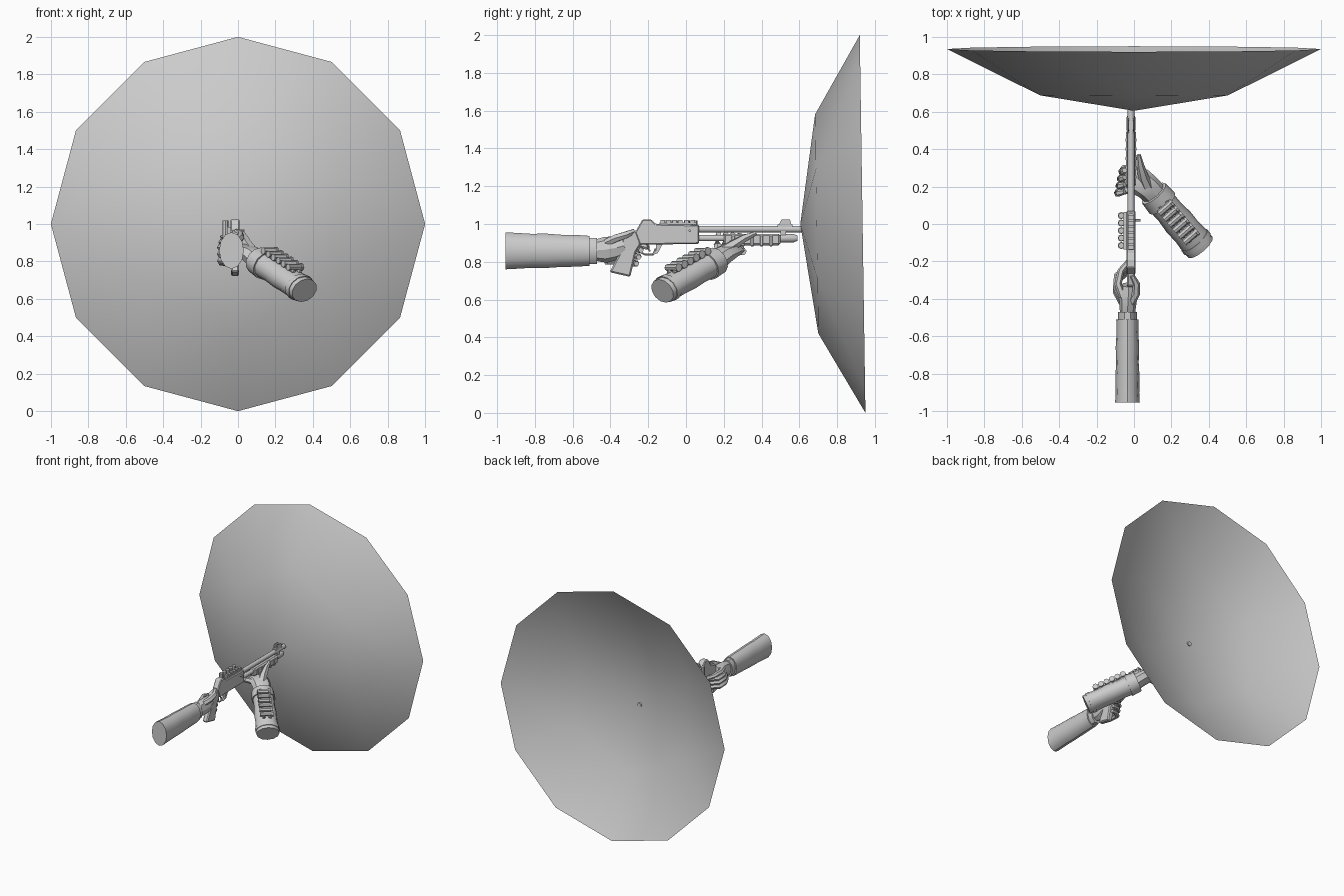
import bpy, bmesh, math
from mathutils import Vector

if "Cube" in bpy.data.objects:
    bpy.data.objects.remove(bpy.data.objects["Cube"])

grey = bpy.data.materials.new("plain_grey")
grey.use_nodes = True
GREY = (0.6, 0.6, 0.6, 1)
grey.diffuse_color = GREY
grey.node_tree.nodes["Principled BSDF"].inputs["Base Color"].default_value = GREY

GX = -0.016          # centre plane of the gun


def finish(name, bm, angle=None, normals=True):
    if normals:
        bmesh.ops.recalc_face_normals(bm, faces=bm.faces)
    me = bpy.data.meshes.new(name)
    bm.to_mesh(me)
    bm.free()
    ob = bpy.data.objects.new(name, me)
    bpy.context.collection.objects.link(ob)
    me.materials.append(grey)
    if angle:
        bpy.ops.object.select_all(action='DESELECT')
        ob.select_set(True)
        bpy.context.view_layer.objects.active = ob
        bpy.ops.object.shade_smooth_by_angle(angle=math.radians(angle))
    return ob


def tube(name, points, radii, sides=10, angle=40):
    """Loft elliptical rings (side radius, up radius) along a path."""
    bm = bmesh.new()
    pts = [Vector(p) for p in points]
    rings, last = [], len(pts) - 1
    for i, p in enumerate(pts):
        t = (pts[min(i + 1, last)] - pts[max(i - 1, 0)]).normalized()
        u = t.cross(Vector((0, 0, 1)))
        u = u.normalized() if u.length > 0.05 else Vector((1, 0, 0))
        v = u.cross(t).normalized()
        r = radii[i] if isinstance(radii, list) else radii
        ru, rv = r if isinstance(r, tuple) else (r, r)
        ring = []
        for k in range(sides):
            a = math.tau * k / sides
            ring.append(bm.verts.new(p + u * ru * math.cos(a) + v * rv * math.sin(a)))
        rings.append(ring)
    for a, b in zip(rings, rings[1:]):
        for k in range(sides):
            j = (k + 1) % sides
            bm.faces.new((a[k], a[j], b[j], b[k]))
    bm.faces.new(rings[0])
    bm.faces.new(rings[-1])
    return finish(name, bm, angle)


def slab(name, profile, width, x=GX, bevel=0.0):
    """Extrude a side profile of (y, z) points across x."""
    bm = bmesh.new()
    face = bm.faces.new([bm.verts.new((x - width / 2, y, z)) for y, z in profile])
    res = bmesh.ops.extrude_face_region(bm, geom=[face])
    new = [g for g in res["geom"] if isinstance(g, bmesh.types.BMVert)]
    bmesh.ops.translate(bm, verts=new, vec=(width, 0, 0))
    ob = finish(name, bm)
    if bevel:
        mod = ob.modifiers.new("edge_bevel", 'BEVEL')
        mod.width, mod.segments = bevel, 1
    return ob


def box(name, y0, y1, z0, z1, width, x=GX, bevel=0.0):
    return slab(name, [(y0, z0), (y1, z0), (y1, z1), (y0, z1)], width, x, bevel)


# Dish: a point, a ring of six and a rim of twelve, leaning slightly forward
def dish_ring(bm, count, radius, y):
    ring = []
    for k in range(count):
        a = math.tau * k / count
        z = radius * math.cos(a)
        ring.append(bm.verts.new((radius * math.sin(a), y - 0.015 * z, 1 + z)))
    return ring


bm = bmesh.new()
tip = bm.verts.new((0, 0.605, 1))
inner = dish_ring(bm, 6, 0.58, 0.692)
rim = dish_ring(bm, 12, 1.0, 0.935)
for k in range(6):
    n = (k + 1) % 6
    mid = rim[2 * k + 1]
    bm.faces.new((tip, inner[k], inner[n]))
    bm.faces.new((inner[k], rim[2 * k], mid))
    bm.faces.new((inner[k], mid, inner[n]))
    bm.faces.new((inner[n], mid, rim[2 * n]))
finish("dish", bm, 60)

# Gun body
slab("receiver", [(-0.27, 0.955), (-0.245, 0.89), (0.07, 0.895), (0.07, 0.995),
                  (-0.16, 1.0), (-0.185, 1.025), (-0.23, 1.025)], 0.05, bevel=0.006)
slab("pistol_grip", [(-0.25, 0.97), (-0.24, 0.89), (-0.265, 0.85), (-0.295, 0.72),
                     (-0.405, 0.745), (-0.355, 0.84), (-0.33, 0.95)], 0.042, bevel=0.008)
slab("trigger_plate", [(-0.16, 0.9), (-0.16, 0.86), (-0.185, 0.835), (-0.15, 0.845),
                       (-0.12, 0.9)], 0.03)
tube("trigger_guard", [(GX, -0.245, 0.895), (GX, -0.24, 0.85), (GX, -0.215, 0.838),
                       (GX, -0.175, 0.838), (GX, -0.16, 0.87)], 0.006, 6)
tube("trigger", [(GX, -0.205, 0.895), (GX, -0.2, 0.87), (GX, -0.19, 0.855)], 0.005, 6)
tube("barrel", [(GX, 0.05, 0.973), (GX, 0.62, 0.973)], 0.018, 10)
tube("magazine_tube", [(GX, 0.05, 0.925), (GX, 0.58, 0.925)], 0.017, 10)
tube("magazine_cap", [(GX, 0.5, 0.925), (GX, 0.57, 0.925), (GX, 0.59, 0.925)],
     [0.023, 0.023, 0.015], 10)
box("barrel_clamp", 0.5, 0.53, 0.915, 0.985, 0.03)
box("forend", 0.2, 0.5, 0.887, 0.948, 0.055, bevel=0.01)
for k in range(5):
    y = 0.24 + k * 0.05
    box("forend_rib", y, y + 0.02, 0.882, 0.94, 0.06, bevel=0.004)
box("front_sight_base", 0.485, 0.565, 0.985, 0.997, 0.03)
for side in (-1, 1):
    slab("front_sight_ear", [(0.49, 0.99), (0.56, 0.99), (0.55, 1.024), (0.505, 1.024)],
         0.006, GX + side * 0.013)
box("sight_rail", -0.14, 0.055, 0.998, 1.008, 0.028)
for k in range(6):
    y = -0.135 + k * 0.032
    box("rail_tooth", y, y + 0.02, 1.005, 1.022, 0.03)
tube("bolt_handle", [(GX, 0.02, 0.965), (0.035, 0.02, 0.965)], 0.007, 6)

# Shells held on the side of the receiver
box("shell_carrier", -0.135, 0.065, 0.925, 0.985, 0.02, -0.047)
for k in range(5):
    y = -0.115 + k * 0.04
    tube("side_shell", [(-0.068, y, 0.91), (-0.068, y, 0.922), (-0.068, y, 0.923),
                        (-0.068, y, 1.018)], [0.019, 0.019, 0.016, 0.016], 8)

# Rear arm with a creased sleeve, wrist band and glove
AX, AZ = -0.035, 0.858
tube("rear_sleeve", [(AX, y, AZ) for y in (-0.955, -0.9, -0.82, -0.74, -0.66, -0.58, -0.51)],
     [(0.066, 0.098), (0.063, 0.095), (0.065, 0.09), (0.06, 0.091),
      (0.063, 0.085), (0.058, 0.084), (0.06, 0.079)], 12)
tube("rear_wrist_band", [(AX, -0.52, AZ), (AX, -0.47, AZ)], (0.05, 0.072), 10)
tube("rear_hand", [(AX, -0.48, 0.86), (-0.033, -0.43, 0.863), (-0.03, -0.375, 0.872),
                   (-0.028, -0.325, 0.885)],
     [(0.04, 0.056), (0.045, 0.068), (0.05, 0.064), (0.04, 0.05)], 8, 30)
for k in range(3):
    z = 0.875 - k * 0.036
    y = -0.012 * k
    tube("rear_finger", [(-0.06, y - 0.4, z), (-0.092, y - 0.34, z), (-0.088, y - 0.275, z - 0.008),
                         (-0.045, y - 0.24, z - 0.012), (-0.01, y - 0.238, z - 0.014)],
         [0.02, 0.021, 0.02, 0.018, 0.014], 6)
tube("rear_trigger_finger", [(-0.06, -0.39, 0.9), (-0.085, -0.32, 0.902),
                             (-0.07, -0.25, 0.89), (-0.03, -0.2, 0.875)],
     [0.02, 0.02, 0.018, 0.013], 6)
tube("rear_thumb", [(-0.015, -0.42, 0.9), (0.012, -0.37, 0.925), (0.012, -0.32, 0.942),
                    (-0.01, -0.275, 0.962)], [0.022, 0.022, 0.02, 0.013], 6)

# Front arm with a sleeve, cuff and glove
start, end = Vector((0.355, -0.125, 0.645)), Vector((0.1, 0.17, 0.81))
along = (end - start).normalized()
across = along.cross(Vector((0, 0, 1))).normalized()
up = across.cross(along)
steps = (0, 0.1, 0.28, 0.46, 0.64, 0.82)
tube("front_sleeve", [start.lerp(end, s) for s in steps],
     [(0.085, 0.067), (0.087, 0.07), (0.081, 0.069), (0.084, 0.072),
      (0.077, 0.068), (0.079, 0.072)], 12)
tube("front_sleeve_hem", [start.lerp(end, 0.06), start.lerp(end, 0.13)], (0.09, 0.074), 12)
tube("front_cuff", [start.lerp(end, 0.8), start.lerp(end, 0.98)],
     [(0.088, 0.08), (0.082, 0.074)], 12)

# Shells strapped over the front arm
for k in range(6):
    c = start.lerp(end, 0.28 + 0.105 * k) + up * 0.085
    tube("arm_shell", [c - across * 0.05, c + across * 0.032, c + across * 0.033,
                       c + across * 0.046], [0.018, 0.018, 0.022, 0.022], 8)
for s in (-1, 1):
    c = start.lerp(end, 0.22) + up * 0.066 + across * 0.022 * s
    tube("shell_strap", [c, c + along * 0.27], (0.01, 0.014), 6)

# Front hand wrapped below the forend
tube("front_hand", [(0.115, 0.155, 0.8), (0.075, 0.195, 0.835), (0.035, 0.225, 0.855),
                    (-0.015, 0.25, 0.86)],
     [(0.066, 0.056), (0.07, 0.05), (0.075, 0.04), (0.068, 0.028)], 8, 30)
for k in range(4):
    y = 0.165 + k * 0.038
    tube("front_finger", [(0.01, y + 0.02, 0.855), (-0.055, y + 0.015, 0.855),
                          (-0.088 + 0.008 * k, y, 0.89), (-0.082 + 0.008 * k, y, 0.925),
                          (-0.05, y + 0.008, 0.948)],
         [0.022, 0.022, 0.021, 0.019, 0.014], 6)
tube("front_thumb", [(0.075, 0.19, 0.85), (0.05, 0.25, 0.888), (0.035, 0.31, 0.925),
                     (0.025, 0.37, 0.952)], [0.034, 0.029, 0.021, 0.011], 6)
